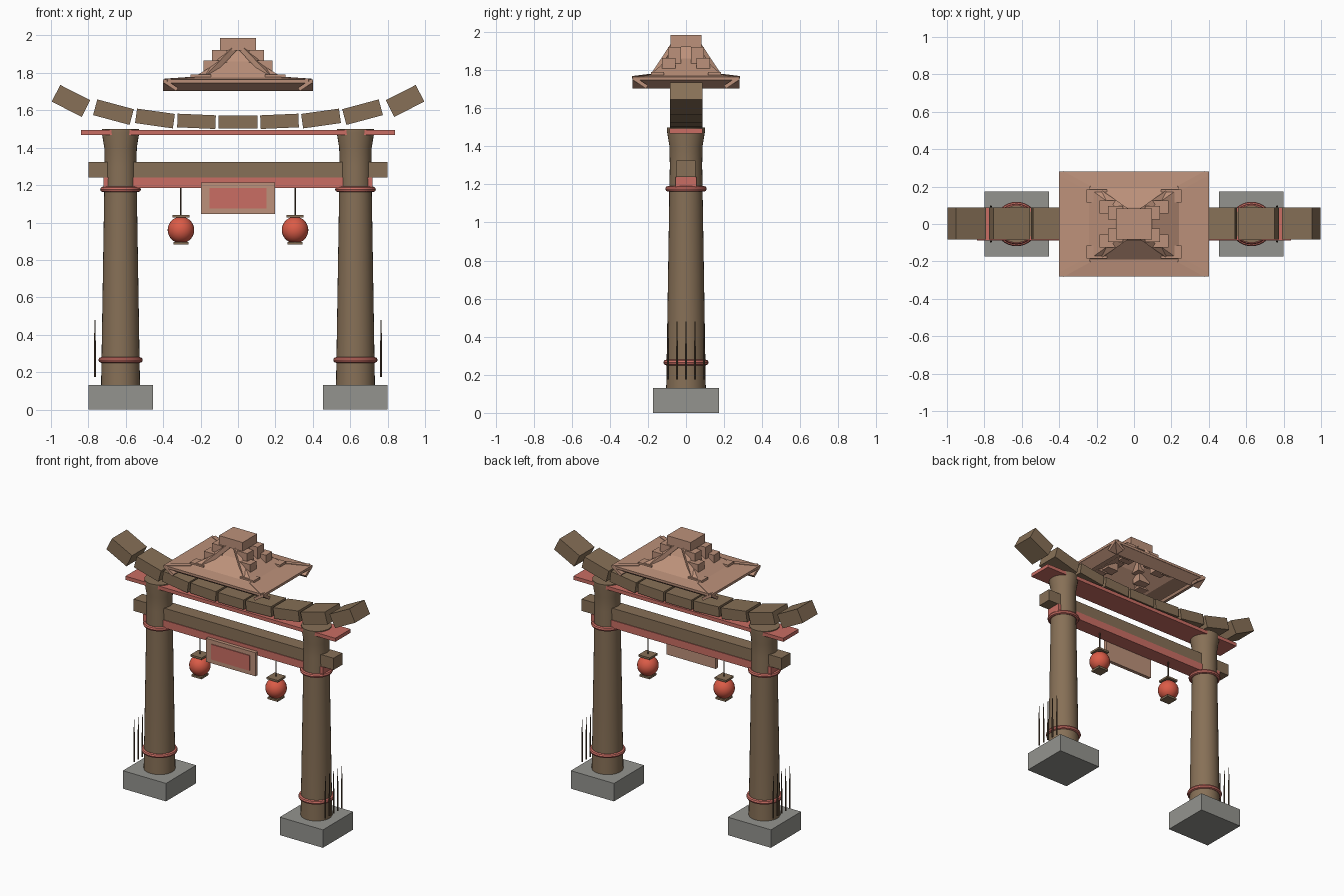
import bpy, bmesh, math
from mathutils import Matrix, Vector

cube = bpy.data.objects.get("Cube")
if cube:
    bpy.data.objects.remove(cube, do_unlink=True)


def material(name, srgb):
    lin = [((c + 0.055) / 1.055) ** 2.4 for c in srgb] + [1]
    m = bpy.data.materials.new(name)
    m.use_nodes = True
    m.diffuse_color = lin
    m.node_tree.nodes["Principled BSDF"].inputs["Base Color"].default_value = lin
    return m


WOOD = material("brown wood", (0.53, 0.44, 0.34))
DARK = material("dark wood", (0.36, 0.29, 0.22))
RED = material("painted red", (0.79, 0.43, 0.39))
LANTERN = material("lantern red", (0.86, 0.36, 0.28))
TAN = material("tan roof", (0.74, 0.57, 0.48))
STONE = material("grey stone", (0.58, 0.58, 0.56))


def make(name, bm, mat, smooth=False):
    bmesh.ops.recalc_face_normals(bm, faces=bm.faces)
    me = bpy.data.meshes.new(name)
    bm.to_mesh(me)
    bm.free()
    ob = bpy.data.objects.new(name, me)
    bpy.context.collection.objects.link(ob)
    me.materials.append(mat)
    if smooth:
        bpy.ops.object.select_all(action='DESELECT')
        bpy.context.view_layer.objects.active = ob
        ob.select_set(True)
        bpy.ops.object.shade_smooth_by_angle(angle=math.radians(40))
    return ob


def box(name, centre, size, mat, rot=None):
    bm = bmesh.new()
    m = Matrix.Translation(centre) @ (rot or Matrix()) @ Matrix.Diagonal((*size, 1))
    bmesh.ops.create_cube(bm, size=1, matrix=m)
    return make(name, bm, mat)


def lathe(name, x, y, profile, mat, sides=32, closed=False):
    # Revolves (radius, z) points about a vertical axis
    bm = bmesh.new()
    rings = []
    for r, z in profile:
        rings.append([bm.verts.new((x + r * math.cos(2 * math.pi * i / sides),
                                    y + r * math.sin(2 * math.pi * i / sides), z))
                      for i in range(sides)])
    pairs = list(zip(rings, rings[1:]))
    if closed:
        pairs.append((rings[-1], rings[0]))
    else:
        bm.faces.new(rings[0])
        bm.faces.new(rings[-1])
    for a, b in pairs:
        for i in range(sides):
            j = (i + 1) % sides
            bm.faces.new((a[i], a[j], b[j], b[i]))
    return make(name, bm, mat, True)


def bar(name, a, b, width, height, mat):
    a, b = Vector(a), Vector(b)
    rot = (b - a).to_track_quat('X', 'Z').to_matrix().to_4x4()
    return box(name, (a + b) / 2, ((b - a).length, width, height), mat, rot)


# Posts, footings, bands, lanterns and stakes on each side
for s, side in ((1, "left"), (-1, "right")):
    px = 0.628 * s
    box(side + "_footing", (px, 0, 0.065), (0.345, 0.345, 0.13), STONE)
    lathe(side + "_post", px, 0, [(0.104, 0.13), (0.085, 1.3), (0.087, 1.4),
                                  (0.1, 1.48), (0.1, 1.5)], WOOD)
    for label, z, r in (("lower", 0.265, 0.104), ("upper", 1.177, 0.094)):
        loop = [(r + 0.015 * math.cos(k * math.pi / 4), z + 0.015 * math.sin(k * math.pi / 4))
                for k in range(8)]
        lathe(f"{side}_{label}_band", px, 0, loop, RED, closed=True)

    lx = 0.305 * s
    bm = bmesh.new()
    bmesh.ops.create_uvsphere(bm, u_segments=24, v_segments=16, radius=0.071,
                              matrix=Matrix.Translation((lx, 0, 0.96)))
    make(side + "_lantern", bm, LANTERN, True)
    box(side + "_lantern_top", (lx, 0, 1.034), (0.09, 0.09, 0.014), WOOD)
    box(side + "_lantern_bottom", (lx, 0, 0.89), (0.08, 0.08, 0.014), WOOD)
    lathe(side + "_lantern_cord", lx, 0, [(0.004, 1.04), (0.004, 1.2)], DARK, 8)

    for i in range(5):
        lathe(f"{side}_stake_{i}", 0.765 * s, 0.047 * (i - 2),
              [(0.006, 0.175), (0.006, 0.3), (0.002, 0.48)], DARK, 6)

# Horizontal beams
box("tie_beam", (0, 0, 1.282), (1.6, 0.1, 0.085), WOOD)
box("red_tie_beam", (0, 0, 1.212), (1.44, 0.11, 0.055), RED)
box("red_lintel", (0, 0, 1.481), (1.68, 0.174, 0.026), RED)

# Curved top beam in separate blocks: x, z, tilt, length, height
for i, (x, z, tilt, length, h) in enumerate((
        (0, 1.537, 0, 0.207, 0.07), (0.222, 1.541, 2.5, 0.204, 0.073),
        (0.444, 1.556, 8, 0.204, 0.078), (0.666, 1.59, 15, 0.202, 0.087),
        (0.893, 1.65, 27, 0.18, 0.1))):
    for s in ((1, -1) if i else (1,)):
        rot = Matrix.Rotation(-math.radians(tilt) * s, 4, 'Y')
        box(f"top_beam_block_{i}_{'left' if s > 0 else 'right'}", (x * s, 0.002, z),
            (length, 0.17, h), WOOD, rot)

# Sign board with an inset red panel
box("sign_board", (0, -0.07, 1.13), (0.395, 0.025, 0.17), TAN)
box("sign_panel", (0, -0.084, 1.13), (0.305, 0.008, 0.11), RED)

# Roof shell: concave four-sided sweep with some thickness
bm = bmesh.new()
rings = []
for hx, hy, z in ((0.4, 0.28, 1.765), (0.24, 0.19, 1.775), (0.1, 0.09, 1.86), (0.05, 0.04, 1.94)):
    rings.append([bm.verts.new((hx * a, hy * b, z))
                  for a, b in ((1, 1), (-1, 1), (-1, -1), (1, -1))])
for a, b in zip(rings, rings[1:]):
    for i in range(4):
        j = (i + 1) % 4
        bm.faces.new((a[i], a[j], b[j], b[i]))
bm.faces.new(rings[-1])
shell = make("roof_shell", bm, TAN)
solid = shell.modifiers.new("thickness", 'SOLIDIFY')
solid.thickness = 0.018
solid.offset = -1

# Eave boards leaning inwards below the roof edge
for s in (1, -1):
    bar(f"eave_board_{'back' if s > 0 else 'front'}", (0, 0.274 * s, 1.757),
        (0, 0.205 * s, 1.711), 0.8, 0.02, TAN)
    bar(f"eave_board_{'left' if s > 0 else 'right'}", (0.394 * s, 0, 1.757),
        (0.325 * s, 0, 1.711), 0.56, 0.02, TAN)

# Hip ridges and stepped corner blocks
for sx in (1, -1):
    for sy in (1, -1):
        tag = ("left" if sx > 0 else "right") + ("_back" if sy > 0 else "_front")
        bar("hip_ridge_" + tag, (0.01 * sx, 0.05 * sy, 1.945),
            (0.17 * sx, 0.16 * sy, 1.778), 0.03, 0.03, TAN)
        bar("hip_foot_" + tag, (0.24 * sx, 0.19 * sy, 1.772),
            (0.385 * sx, 0.27 * sy, 1.762), 0.03, 0.014, TAN)
        for k, (x, y, hx, hy, top) in enumerate((
                (0.2, 0.15, 0.055, 0.035, 1.79), (0.14, 0.09, 0.045, 0.035, 1.865),
                (0.1, 0.06, 0.04, 0.035, 1.922))):
            base = (1.765, 1.775, 1.83)[k]
            box(f"roof_step_{k}_{tag}", (x * sx, y * sy, (base + top) / 2),
                (2 * hx, 2 * hy, top - base), TAN)

box("roof_cap", (0, 0, 1.953), (0.19, 0.165, 0.065), TAN)
